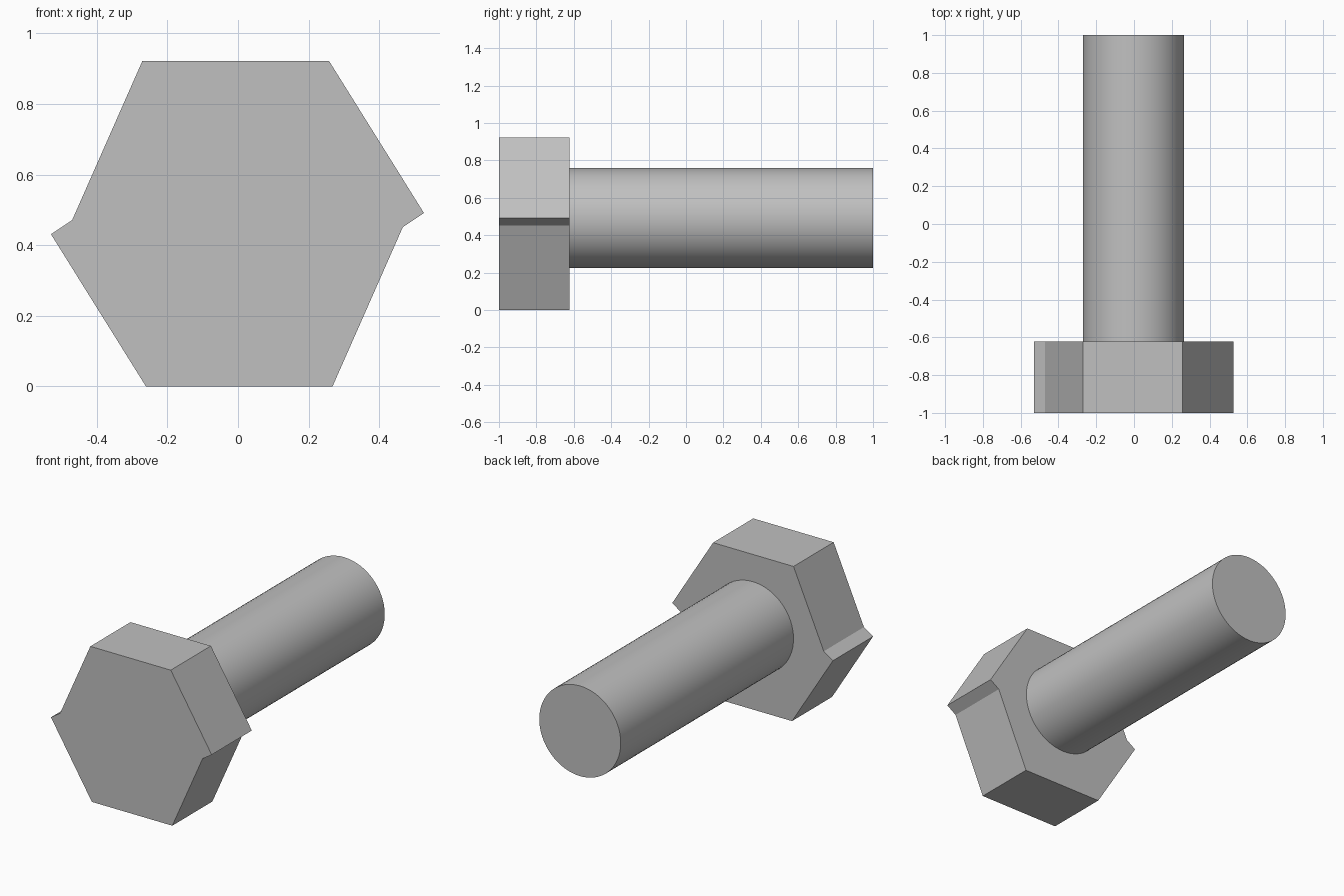
import bpy
import bmesh
import math
from mathutils import Matrix

cube = bpy.data.objects.get("Cube")
if cube:
    bpy.data.objects.remove(cube, do_unlink=True)

# Plain grey metal
grey = bpy.data.materials.new("plain grey")
grey.use_nodes = True
colour = (0.53, 0.53, 0.53, 1)
grey.diffuse_color = colour
grey.node_tree.nodes["Principled BSDF"].inputs["Base Color"].default_value = colour

FRONT, SHOULDER, BACK = -1.0, -0.623, 1.0


def add_part(name, bm):
    bmesh.ops.recalc_face_normals(bm, faces=bm.faces)
    mesh = bpy.data.meshes.new(name)
    bm.to_mesh(mesh)
    bm.free()
    mesh.materials.append(grey)
    obj = bpy.data.objects.new(name, mesh)
    bpy.context.collection.objects.link(obj)
    return obj


# Bolt head: half the notched hexagon, repeated by a half turn, then extruded
centre_x, centre_z = -0.0015, 0.461
half = [(-0.261, 0), (0.268, 0), (0.467, 0.451), (0.527, 0.491)]
outline = half + [(2 * centre_x - x, 2 * centre_z - z) for x, z in half]
bm = bmesh.new()
face = bm.faces.new([bm.verts.new((x, FRONT, z)) for x, z in outline])
extruded = bmesh.ops.extrude_face_region(bm, geom=[face], use_keep_orig=True)
moved = [g for g in extruded["geom"] if isinstance(g, bmesh.types.BMVert)]
bmesh.ops.translate(bm, verts=moved, vec=(0, SHOULDER - FRONT, 0))
add_part("bolt_head", bm)

# Smooth round shank, slightly off the centre of the head
bm = bmesh.new()
place = Matrix.Translation((-0.003, (SHOULDER + BACK) / 2, 0.492))
bmesh.ops.create_cone(bm, cap_ends=True, segments=64, radius1=0.268, radius2=0.268,
                      depth=BACK - SHOULDER,
                      matrix=place @ Matrix.Rotation(math.pi / 2, 4, "X"))
shank = add_part("shank", bm)
bpy.ops.object.select_all(action="DESELECT")
shank.select_set(True)
bpy.context.view_layer.objects.active = shank
bpy.ops.object.shade_smooth_by_angle(angle=math.radians(30))
